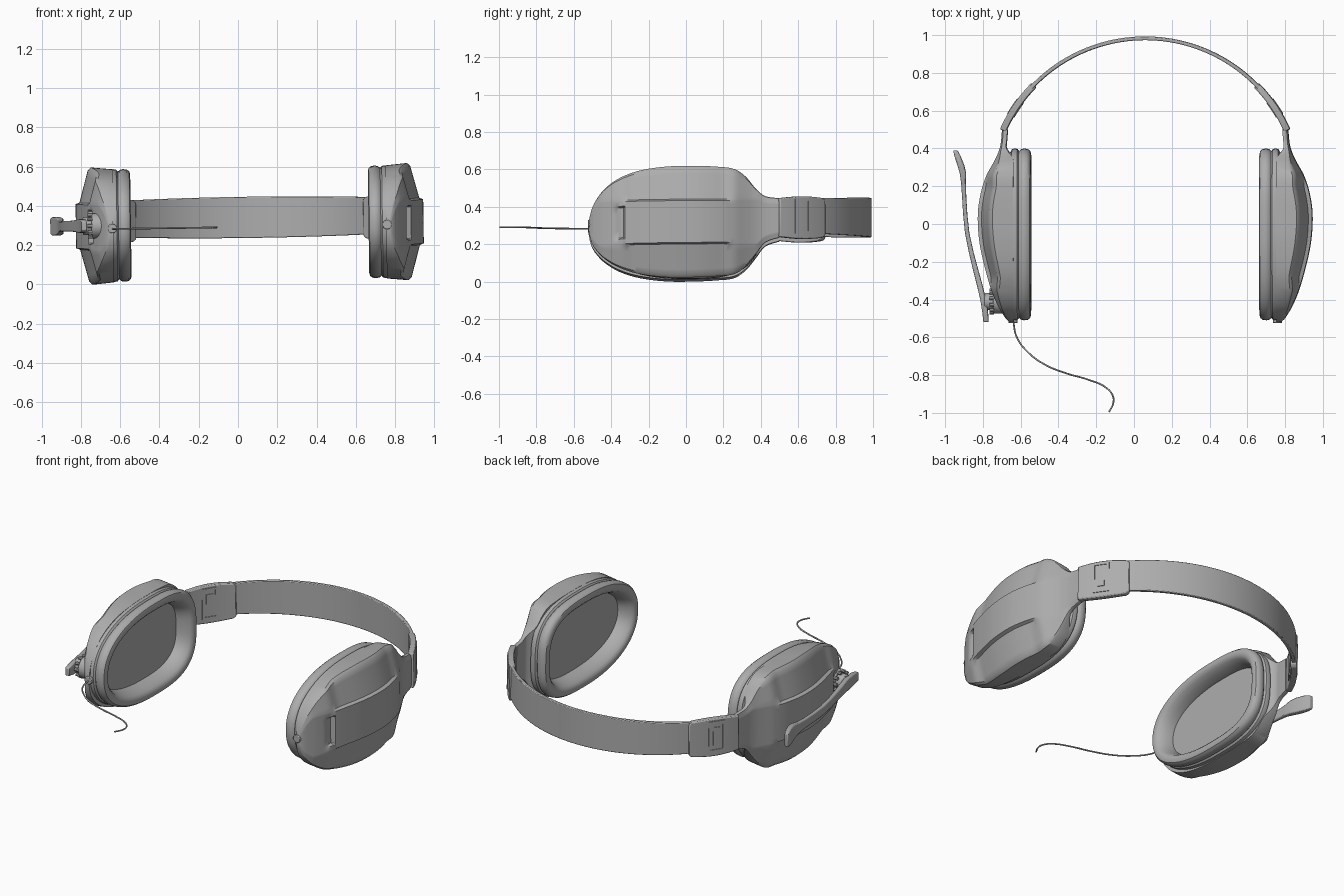
import bpy, bmesh, math
from mathutils import Matrix, Vector

if "Cube" in bpy.data.objects:
    bpy.data.objects.remove(bpy.data.objects["Cube"])

grey = bpy.data.materials.new("plain_grey")
grey.use_nodes = True
GREY = (0.42, 0.42, 0.42, 1)
grey.diffuse_color = GREY
grey.node_tree.nodes["Principled BSDF"].inputs["Base Color"].default_value = GREY

# Local frame: x = 0 is the plane of symmetry, whole headset leans slightly
FRAME = Matrix.Translation((0.064, 0, 0)) @ Matrix.Rotation(-0.0143, 4, 'Y')
parts = []


def finish(ob, mirror=False, bevel=0):
    bpy.context.collection.objects.link(ob)
    ob.matrix_world = FRAME
    ob.data.materials.append(grey)
    if bevel:
        m = ob.modifiers.new("bevel", 'BEVEL')
        m.width, m.segments, m.limit_method = bevel, 2, 'ANGLE'
    if mirror:
        ob.modifiers.new("mirror", 'MIRROR')
    parts.append(ob)
    return ob


def loft(name, rings, **kw):
    """Skin a row of closed rings and cap both ends."""
    bm = bmesh.new()
    loops = [[bm.verts.new(p) for p in r] for r in rings]
    n = len(loops[0])
    for a, b in zip(loops, loops[1:]):
        for i in range(n):
            j = (i + 1) % n
            bm.faces.new((a[i], a[j], b[j], b[i]))
    bm.faces.new(loops[0])
    bm.faces.new(loops[-1])
    bmesh.ops.recalc_face_normals(bm, faces=bm.faces)
    me = bpy.data.meshes.new(name)
    bm.to_mesh(me)
    bm.free()
    return finish(bpy.data.objects.new(name, me), **kw)


def cylinder(name, start, end, r, n=24, **kw):
    a, b = Vector(start), Vector(end)
    q = (b - a).to_track_quat('Z', 'Y')
    circle = [q @ Vector((r * math.cos(k * math.tau / n), r * math.sin(k * math.tau / n), 0))
              for k in range(n)]
    return loft(name, [[a + c for c in circle], [b + c for c in circle]], **kw)


def smooth(a, b, t):
    t = max(0, min(1, (t - a) / (b - a)))
    return t * t * (3 - 2 * t)


# Ear shell stations: y, lower z, upper z, outermost x
SHELL = [(-.52, .26, .31, .715), (-.51, .21, .36, .73), (-.49, .17, .41, .745),
         (-.44, .115, .48, .775), (-.36, .065, .54, .81), (-.25, .03, .582, .843),
         (-.1, .012, .604, .876), (.05, .012, .607, .885), (.17, .018, .603, .868),
         (.26, .03, .59, .838), (.32, .07, .55, .805), (.37, .13, .49, .78),
         (.42, .195, .448, .765), (.5, .225, .435, .757)]


def station(y):
    """Catmull-Rom style interpolation through the shell stations."""
    i = next(k for k in range(len(SHELL) - 1) if y <= SHELL[k + 1][0] + 1e-6)
    p = [SHELL[max(0, min(len(SHELL) - 1, i + k))] for k in (-1, 0, 1, 2)]
    h = p[2][0] - p[1][0]
    t = (y - p[1][0]) / h
    out = []
    for c in (1, 2, 3):
        m1 = (p[2][c] - p[0][c]) / (p[2][0] - p[0][0]) * h
        m2 = (p[3][c] - p[1][c]) / (p[3][0] - p[1][0]) * h
        out.append((2*t**3 - 3*t*t + 1) * p[1][c] + (t**3 - 2*t*t + t) * m1
                   + (3*t*t - 2*t**3) * p[2][c] + (t**3 - t*t) * m2)
    return out


def shell_section(y):
    lo, hi, top = station(y)
    zc, w = (lo + hi) / 2, (hi - lo) / 2
    raised = .02 * smooth(-.36, -.27, y) * (1 - smooth(.18, .27, y))
    notch = .022 * smooth(-.395, -.335, y) * (1 - smooth(-.335, -.325, y))
    half = []
    inner = [(.0, 0), (.045, .25), (.08, .5), (.088, .55), (.112, .68), (.120, .72)]
    for fixed, frac in inner:
        half.append(min(fixed, w * frac))
    edge = half[-1]
    half += [edge + (w - edge) * f for f in (.25, .5, .75, .92, 1)]

    def x_at(k):
        d = half[k]
        x = top - raised * (k > 4) - notch * (k < 3)
        return x - .27 * max(0, d - edge) - .012 * (k == 10) * min(1, w / .2)

    n = len(half)
    front = [(x_at(k), y, zc - half[k]) for k in range(n - 1, 0, -1)]
    front += [(x_at(k), y, zc + half[k]) for k in range(n)]
    back = .695 + (top - .03 - .695) * smooth(.34, .42, y)
    return front + [(back, y, zc + w * .965), (back, y, zc - w * .965)]


ys = [-.52 + 1.02 * k / 68 for k in range(69)] + [-.335, -.324, -.515]
loft("ear_shell", [shell_section(y) for y in sorted(ys)], mirror=True)


# Ear cushion: rounded outline swept through a padded profile with a sunken floor
def cushion_ring(inset, x, n=72):
    ring = []
    for k in range(n):
        a = k * math.tau / n
        c, s = math.cos(a), math.sin(a)
        e = 2 / (2.9 if c > 0 else 2.25)
        ry = (.40 if c > 0 else .51) - inset
        ring.append((x, math.copysign(abs(c) ** e, c) * ry,
                     .31 + math.copysign(abs(s) ** e, s) * (.287 - inset)))
    return ring


PAD = [(.02, .715), (.003, .705), (0, .69), (.003, .676), (.013, .668), (.004, .658),
       (0, .642), (.003, .622), (.012, .61), (.028, .605), (.046, .608), (.06, .62),
       (.075, .65), (.085, .685), (.086, .695)]
loft("ear_cushion", [cushion_ring(*p) for p in PAD], mirror=True)

# Headband: circular strap with sleeves and buckles near its ends
ARC_Y, BAND_Z = .157, .342


def arc_slab(name, a0, a1, r0, r1, z0, z1, steps=12, **kw):
    """Curved slab; z0 and z1 are functions of the angle in degrees."""
    rings = []
    for k in range(steps + 1):
        deg = a0 + (a1 - a0) * k / steps
        s, c = math.sin(math.radians(deg)), math.cos(math.radians(deg))
        rings.append([(r * s, ARC_Y + r * c, z) for r, z in
                      ((r0, z0(deg)), (r1, z0(deg)), (r1, z1(deg)), (r0, z1(deg)))])
    return loft(name, rings, **kw)


def band_half(deg):
    return .088 + .017 * math.cos(math.radians(deg * 1.4))


arc_slab("headband", -60, 60, .816, .836, lambda d: BAND_Z - band_half(d),
         lambda d: BAND_Z + band_half(d), steps=72, bevel=.004)


def sleeve_half(deg):
    return .104 + .010 * math.sin(math.pi * (deg - 45.5) / 20) - .012 * (deg < 46)


arc_slab("band_sleeve", 45.5, 65.8, .808, .842, lambda d: .332 - sleeve_half(d),
         lambda d: .332 + sleeve_half(d), steps=16, mirror=True, bevel=.006)

for name, a0, a1, z0, z1 in (("buckle_rear_bar", 53.2, 54, .25, .43),
                             ("buckle_front_bar", 58.8, 59.6, .25, .43),
                             ("buckle_upper_bar", 53.2, 59.6, .42, .432),
                             ("buckle_lower_bar", 53.2, 59.6, .248, .26),
                             ("buckle_tongue", 55, 57.8, .285, .395)):
    arc_slab(name, a0, a1, .804, .846, lambda d: z0, lambda d: z1, steps=4, mirror=True)

# Cable sockets at the front of both cups
cylinder("cable_socket", (.70, -.49, .295), (.70, -.525, .295), .024, mirror=True, bevel=.004)

# Microphone pivot with small grip teeth
cylinder("microphone_pivot", (-.74, -.41, .31), (-.85, -.41, .31), .045, bevel=.004)
cylinder("pivot_collar", (-.74, -.41, .31), (-.805, -.41, .31), .064, bevel=.006)
for k in range(10):
    a = k * math.tau / 10
    y, z = -.41 + .058 * math.cos(a), .31 + .058 * math.sin(a)
    cylinder("pivot_tooth", (-.80, y, z), (-.825, y, z), .010, n=8)

# Microphone boom: y, outer x, inner x, half height
BOOM = [(-.52, -.857, -.829, .024), (-.47, -.862, -.832, .034), (-.40, -.873, -.843, .036),
        (-.33, -.890, -.860, .031), (-.25, -.910, -.882, .028), (-.15, -.934, -.909, .027),
        (-.05, -.954, -.931, .027), (.05, -.964, -.942, .027), (.15, -.970, -.948, .028),
        (.22, -.975, -.949, .032), (.27, -.982, -.949, .042), (.31, -.994, -.958, .047),
        (.36, -1.010, -.978, .047), (.39, -1.017, -.994, .040)]
loft("microphone_boom", [[(a, y, .31 - h), (b, y, .31 - h), (b, y, .31 + h), (a, y, .31 + h)]
                         for y, a, b, h in BOOM], bevel=.006)

# Cable
curve = bpy.data.curves.new("cable", 'CURVE')
curve.dimensions, curve.bevel_depth, curve.bevel_resolution = '3D', .0045, 2
curve.use_fill_caps = True
path = [(-.70, -.51), (-.68, -.60), (-.62, -.68), (-.53, -.745), (-.42, -.79), (-.30, -.825),
        (-.21, -.865), (-.172, -.91), (-.170, -.95), (-.192, -.995)]
sp = curve.splines.new('BEZIER')
sp.bezier_points.add(len(path) - 1)
for bp, (x, y) in zip(sp.bezier_points, path):
    bp.co = (x, y, .293)
    bp.handle_left_type = bp.handle_right_type = 'AUTO'
finish(bpy.data.objects.new("cable", curve))

# Smooth shading with sharp creases kept
bpy.ops.object.select_all(action='DESELECT')
for ob in parts:
    if ob.type == 'MESH':
        ob.select_set(True)
        bpy.context.view_layer.objects.active = ob
bpy.ops.object.shade_smooth_by_angle(angle=math.radians(35))
